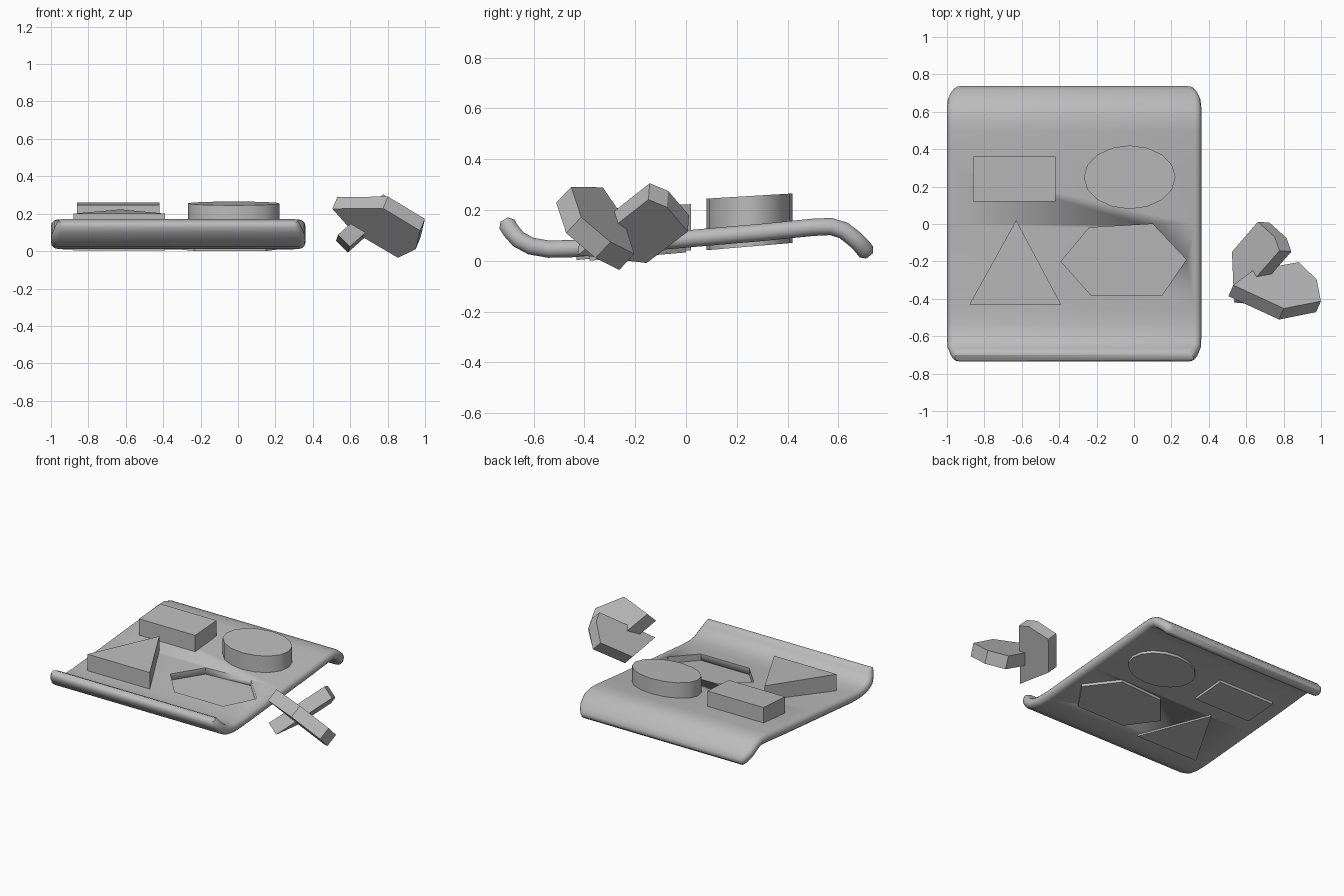
import bpy, bmesh, math
from mathutils import Vector

if "Cube" in bpy.data.objects:
    bpy.data.objects.remove(bpy.data.objects["Cube"])

grey = bpy.data.materials.new("light_grey")
grey.diffuse_color = (0.5, 0.5, 0.5, 1)
grey.use_nodes = True
grey.node_tree.nodes["Principled BSDF"].inputs["Base Color"].default_value = grey.diffuse_color


def make(name, bm, angle=35):
    bmesh.ops.recalc_face_normals(bm, faces=bm.faces)
    me = bpy.data.meshes.new(name)
    bm.to_mesh(me)
    bm.free()
    ob = bpy.data.objects.new(name, me)
    bpy.context.collection.objects.link(ob)
    me.materials.append(grey)
    bpy.ops.object.select_all(action='DESELECT')
    ob.select_set(True)
    bpy.context.view_layer.objects.active = ob
    bpy.ops.object.shade_smooth_by_angle(angle=math.radians(angle))
    return ob


def loft(name, rings, angle=35):
    bm = bmesh.new()
    loops = [[bm.verts.new(p) for p in r] for r in rings]
    for a, b in zip(loops, loops[1:]):
        n = len(a)
        for i in range(n):
            bm.faces.new((a[i], a[(i + 1) % n], b[(i + 1) % n], b[i]))
    bm.faces.new(loops[0])
    bm.faces.new(loops[-1])
    return make(name, bm, angle)


def block(name, outline, low, high):
    # prism whose ends follow the slope of the tray
    return loft(name, [[(x, y, low(y)) for x, y in outline],
                       [(x, y, high(y)) for x, y in outline]])


def tilted(name, centre, e, d, n, half, outline):
    # loose prism lying at an angle
    c, e, d, n = (Vector(v) for v in (centre, e, d, n))
    return loft(name, [[c + e * a + d * b + n * s for a, b in outline]
                       for s in (-half, half)], 20)


# curved tray: rounded cross-sections lofted along a lipped side profile
path = [(-.705, .145), (-.69, .12), (-.66, .085), (-.61, .058), (-.54, .046),
        (-.45, .048), (0, .086), (.3, .112), (.5, .132), (.57, .135),
        (.62, .12), (.665, .085), (.69, .06), (.71, .035)]
pts = [Vector((0, y, z)) for y, z in path]
t0 = (pts[0] - pts[1]).normalized()
t1 = (pts[-1] - pts[-2]).normalized()
pts = [pts[0] + t0 * .02] + pts + [pts[-1] + t1 * .02]
rings = []
cx, R, T = -.32, .10, .034
for i, p in enumerate(pts):
    t = (pts[min(i + 1, len(pts) - 1)] - pts[max(i - 1, 0)]).normalized()
    nrm = Vector((0, -t.z, t.y))
    edge = max(0, abs(p.y) - (.735 - R))
    w = .68 - (R - math.sqrt(max(0, R * R - edge * edge)))
    h = T * (.5 if i in (0, len(pts) - 1) else 1)
    ring = []
    for side in (1, -1):
        for k in range(7):
            a = -math.pi / 2 + math.pi * k / 6
            ring.append(Vector((cx + side * (w - h + h * math.cos(a)), p.y, p.z))
                        + nrm * (side * h * math.sin(a)))
    rings.append(ring)
tray = loft("tray", rings, 50)


def under(y):
    return .045 + .085 * y


# empty hexagonal pocket
hexa = [(-.39, -.20), (-.24, -.02), (.10, 0), (.28, -.19), (.15, -.38), (-.23, -.38)]
cutter = block("pocket_cutter", hexa, lambda y: under(y) - .06, lambda y: .3)
cutter.hide_render = True
mod = tray.modifiers.new("pocket", 'BOOLEAN')
mod.operation = 'DIFFERENCE'
mod.solver = 'EXACT'
mod.object = cutter
bpy.ops.object.select_all(action='DESELECT')
bpy.context.view_layer.objects.active = tray
tray.select_set(True)
bpy.ops.object.modifier_apply(modifier=mod.name)
bpy.data.objects.remove(cutter)
block("hexagon_pocket_floor", hexa, lambda y: under(y) - .012, lambda y: under(y) + .03)

# fitted blocks
block("rectangle_block", [(-.86, .12), (-.42, .12), (-.42, .36), (-.86, .36)],
      lambda y: under(y) - .01, lambda y: .239 + .06 * y)
block("triangle_block", [(-.88, -.43), (-.39, -.43), (-.63, .02)],
      lambda y: under(y) - .005, lambda y: .222 + .05 * y)
block("oval_block", [(-.023 + .245 * math.cos(i * math.tau / 16),
                      .25 + .17 * math.sin(i * math.tau / 16)) for i in range(16)],
      lambda y: under(y) - .01, lambda y: .24 + .06 * y)

# two loose blocks leaning on each other beside the tray
tilted("loose_hexagon_block", (.76, -.35, .15), (.845, .167, -.51), (.45, -.74, .5),
       (.29, .655, .70), .045,
       [(-.26, -.05), (-.054, .165), (.18, .165), (.23, .02), (.19, -.115), (-.1, -.12)])
tilted("loose_wedge_block", (.68, -.2, .15), (.55, .67, .49), (.45, -.74, .5),
       (-.70, .056, .71), .045,
       [(.147, -.15), (.19, .0), (.17, .08), (-.26, .065), (-.1, -.155)])
